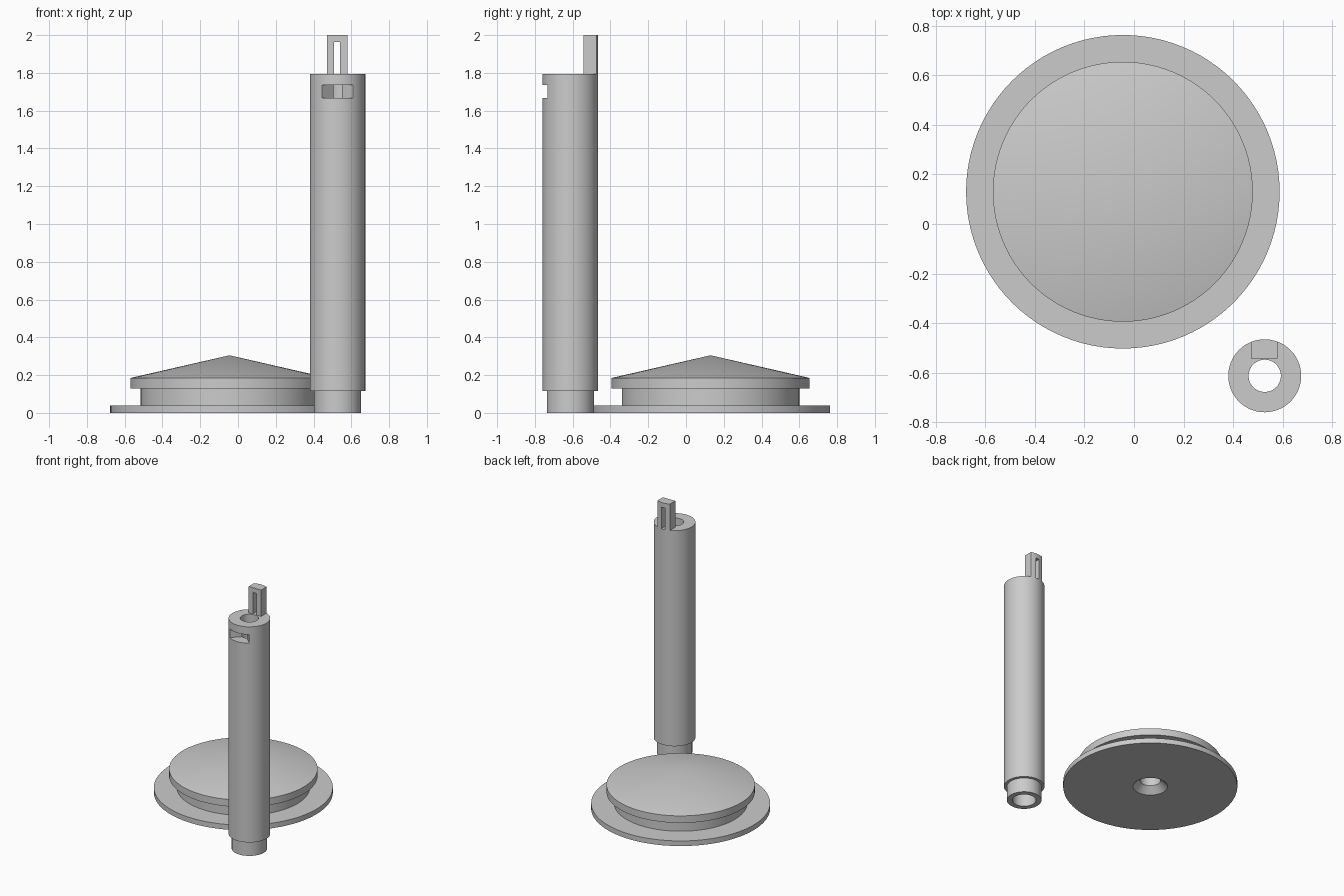
import bpy, math
from mathutils import Matrix

if "Cube" in bpy.data.objects:
    bpy.data.objects.remove(bpy.data.objects["Cube"])

grey = bpy.data.materials.new("plain grey")
grey.use_nodes = True
GREY = (0.6, 0.6, 0.6, 1)
grey.diffuse_color = GREY
grey.node_tree.nodes["Principled BSDF"].inputs["Base Color"].default_value = GREY

BASE = (-0.045, 0.13)
TUBE = (0.527, -0.612)


def lathe(name, centre, profile, closed=False, sides=96):
    """Revolve a (radius, height) outline around a vertical axis."""
    verts, faces = [], []
    for r, z in profile:
        for i in range(sides):
            a = 2 * math.pi * i / sides
            verts.append((r * math.cos(a), r * math.sin(a), z))
    n = len(profile)
    for k in range(n if closed else n - 1):
        a, b = k * sides, (k + 1) % n * sides
        for i in range(sides):
            j = (i + 1) % sides
            faces.append((a + i, a + j, b + j, b + i))
    mesh = bpy.data.meshes.new(name)
    mesh.from_pydata(verts, [], faces)
    mesh.materials.append(grey)
    obj = bpy.data.objects.new(name, mesh)
    bpy.context.collection.objects.link(obj)
    obj.location = (*centre, 0)
    # merge the rings that collapse on the axis
    bpy.ops.object.select_all(action='DESELECT')
    obj.select_set(True)
    bpy.context.view_layer.objects.active = obj
    bpy.ops.object.mode_set(mode='EDIT')
    bpy.ops.mesh.select_all(action='SELECT')
    bpy.ops.mesh.remove_doubles(threshold=0.0001)
    bpy.ops.mesh.normals_make_consistent(inside=False)
    bpy.ops.object.mode_set(mode='OBJECT')
    return obj


def box(name, x, y, z, turn=0):
    """Box given by its extents, optionally turned about its vertical axis."""
    bpy.ops.mesh.primitive_cube_add(size=1)
    obj = bpy.context.object
    obj.name = name
    obj.data.transform(Matrix.Diagonal((x[1] - x[0], y[1] - y[0], z[1] - z[0], 1)))
    obj.location = [(e[0] + e[1]) / 2 for e in (x, y, z)]
    obj.rotation_euler.z = turn
    obj.data.materials.append(grey)
    return obj


def boolean(obj, other, operation='DIFFERENCE'):
    mod = obj.modifiers.new(operation.lower(), 'BOOLEAN')
    mod.operation, mod.object, mod.solver = operation, other, 'EXACT'
    bpy.context.view_layer.objects.active = obj
    bpy.ops.object.modifier_apply(modifier=mod.name)
    bpy.data.objects.remove(other)


def smooth(obj, angle=10):
    bpy.ops.object.select_all(action='DESELECT')
    obj.select_set(True)
    bpy.context.view_layer.objects.active = obj
    bpy.ops.object.shade_smooth_by_angle(angle=math.radians(angle))


# Base: flange, neck and conical cap, with a countersunk hole underneath
base = lathe("round_base", BASE, [
    (0, 0.15), (0.075, 0.15), (0.075, 0.05), (0.125, 0), (0.632, 0),
    (0.632, 0.04), (0.47, 0.04), (0.47, 0.13), (0.524, 0.13),
    (0.524, 0.185), (0, 0.305)])
smooth(base)

# Hollow post with a narrower foot and a wider socket at the bottom
post = lathe("hollow_post", TUBE, [
    (0.085, 0), (0.125, 0), (0.125, 0.115), (0.147, 0.115), (0.147, 1.795),
    (0.065, 1.795), (0.065, 0.115), (0.085, 0.115)], closed=True)

# V-shaped notch across the front of the post
side = 0.06
notch_y = TUBE[1] - 0.123
notch = box("notch_cutter", (TUBE[0] - side, TUBE[0] + side),
            (notch_y - side, notch_y + side), (1.667, 1.735), math.pi / 4)
boolean(post, notch)
smooth(post)

# Slotted tab on the rear rim, its back following the post's curve
tab = box("slotted_tab", (0.472, 0.579), (-0.542, -0.44), (1.79, 2.0))
boolean(tab, lathe("rim_cutter", TUBE, [
    (0, 1.7), (0.147, 1.7), (0.147, 2.1), (0, 2.1)]), 'INTERSECT')
boolean(tab, box("slot_cutter", (0.507, 0.539), (-0.6, -0.4), (1.7, 1.963)))
smooth(tab)
